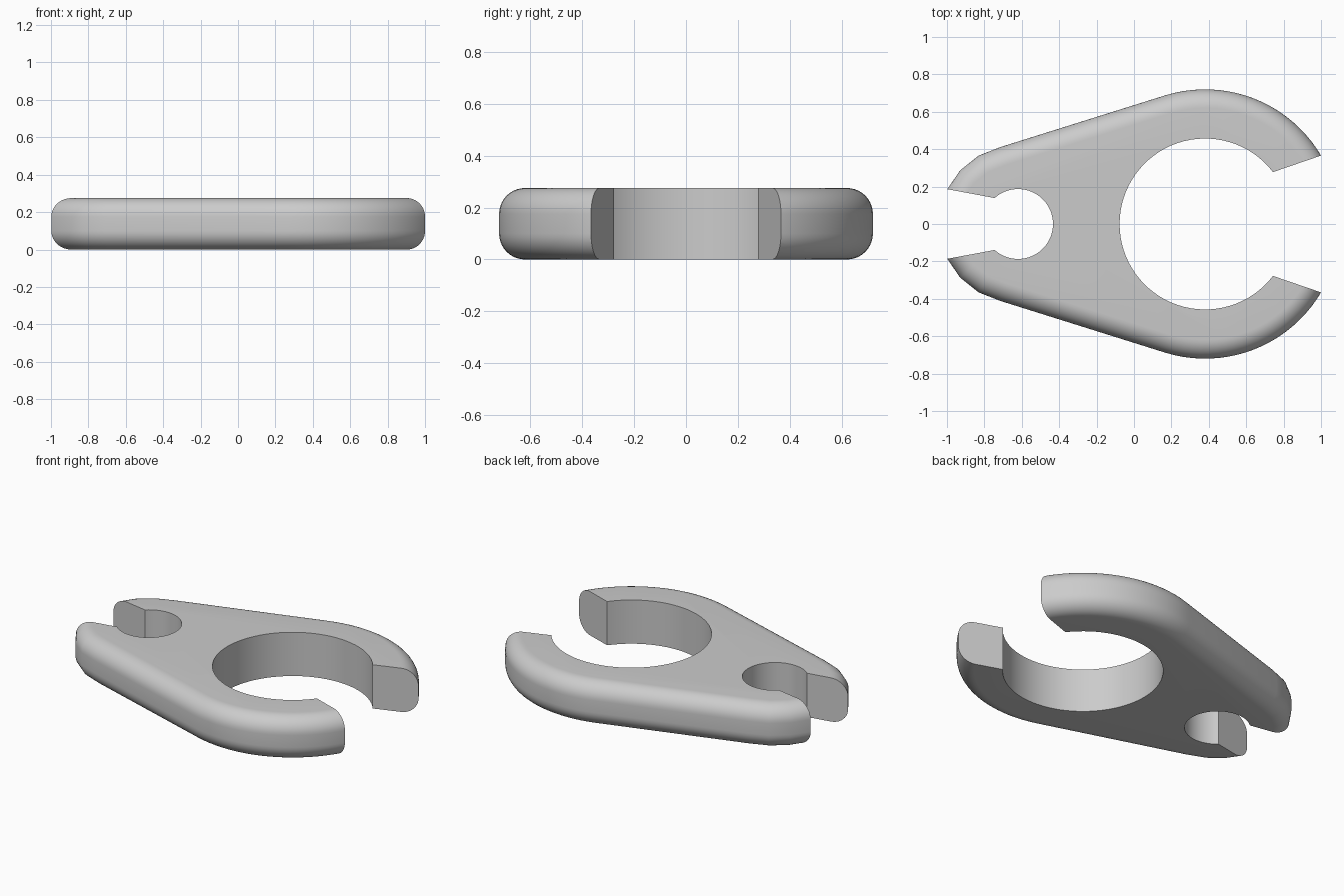
import bpy, bmesh
from math import cos, sin, radians

if "Cube" in bpy.data.objects:
    bpy.data.objects.remove(bpy.data.objects["Cube"])

HEIGHT, FILLET = 0.275, 0.1
BIG, SMALL = 0.38, -0.62          # x of the two ring centres

grey = bpy.data.materials.new("light_grey")
grey.use_nodes = True
grey.diffuse_color = (0.6, 0.6, 0.6, 1)
grey.node_tree.nodes["Principled BSDF"].inputs["Base Color"].default_value = (0.6, 0.6, 0.6, 1)


def arc(cx, r, start, end, steps):
    """Points on an arc centred on the x axis, angles in degrees."""
    angles = [radians(start + (end - start) * i / steps) for i in range(steps + 1)]
    return [(cx + r * cos(a), r * sin(a)) for a in angles]


def prism(name, outline, z0, z1, fillet=0):
    """Extruded outline, with optional rounding of its top and bottom rims."""
    bm = bmesh.new()
    base = bm.faces.new([bm.verts.new((x, y, z0)) for x, y in outline])
    top = bmesh.ops.extrude_face_region(bm, geom=[base], use_keep_orig=True)["geom"]
    for v in top:
        if isinstance(v, bmesh.types.BMVert):
            v.co.z = z1
    bmesh.ops.recalc_face_normals(bm, faces=bm.faces)
    if fillet:
        rims = [e for e in bm.edges if e.verts[0].co.z == e.verts[1].co.z]
        bmesh.ops.bevel(bm, geom=rims, offset=fillet, segments=10, profile=0.5,
                        affect='EDGES', clamp_overlap=False)
    mesh = bpy.data.meshes.new(name)
    bm.to_mesh(mesh)
    bm.free()
    mesh.materials.append(grey)
    obj = bpy.data.objects.new(name, mesh)
    bpy.context.collection.objects.link(obj)
    return obj


# Tapered body: a large round end joined to a small faceted one
step = 360 / 21
body = prism("double_clip_body",
             arc(BIG, 0.72, -107.3, 107.3, 56)
             + arc(SMALL, 0.422, 6 * step, 15 * step, 9),
             0, HEIGHT, FILLET)

# Round sockets, each with a flared mouth opening outwards
sockets = [
    prism("large_socket_cutter",
          arc(BIG, 0.457, 37.4, 322.6, 64) + [(1.26, -0.455), (1.26, 0.455)], -0.1, 0.4),
    prism("small_socket_cutter",
          arc(SMALL, 0.187, -132, 132, 48) + [(-1.25, 0.233), (-1.25, -0.233)], -0.1, 0.4),
]
bpy.context.view_layer.objects.active = body
for cutter in sockets:
    cutter.hide_render = True
    cut = body.modifiers.new("socket", 'BOOLEAN')
    cut.operation, cut.solver, cut.object = 'DIFFERENCE', 'EXACT', cutter
    bpy.ops.object.modifier_apply(modifier=cut.name)
    bpy.data.objects.remove(cutter)

# Smooth the rounded walls, keeping the mouth edges crisp
bpy.ops.object.select_all(action='DESELECT')
body.select_set(True)
bpy.ops.object.shade_smooth_by_angle(angle=radians(30))
